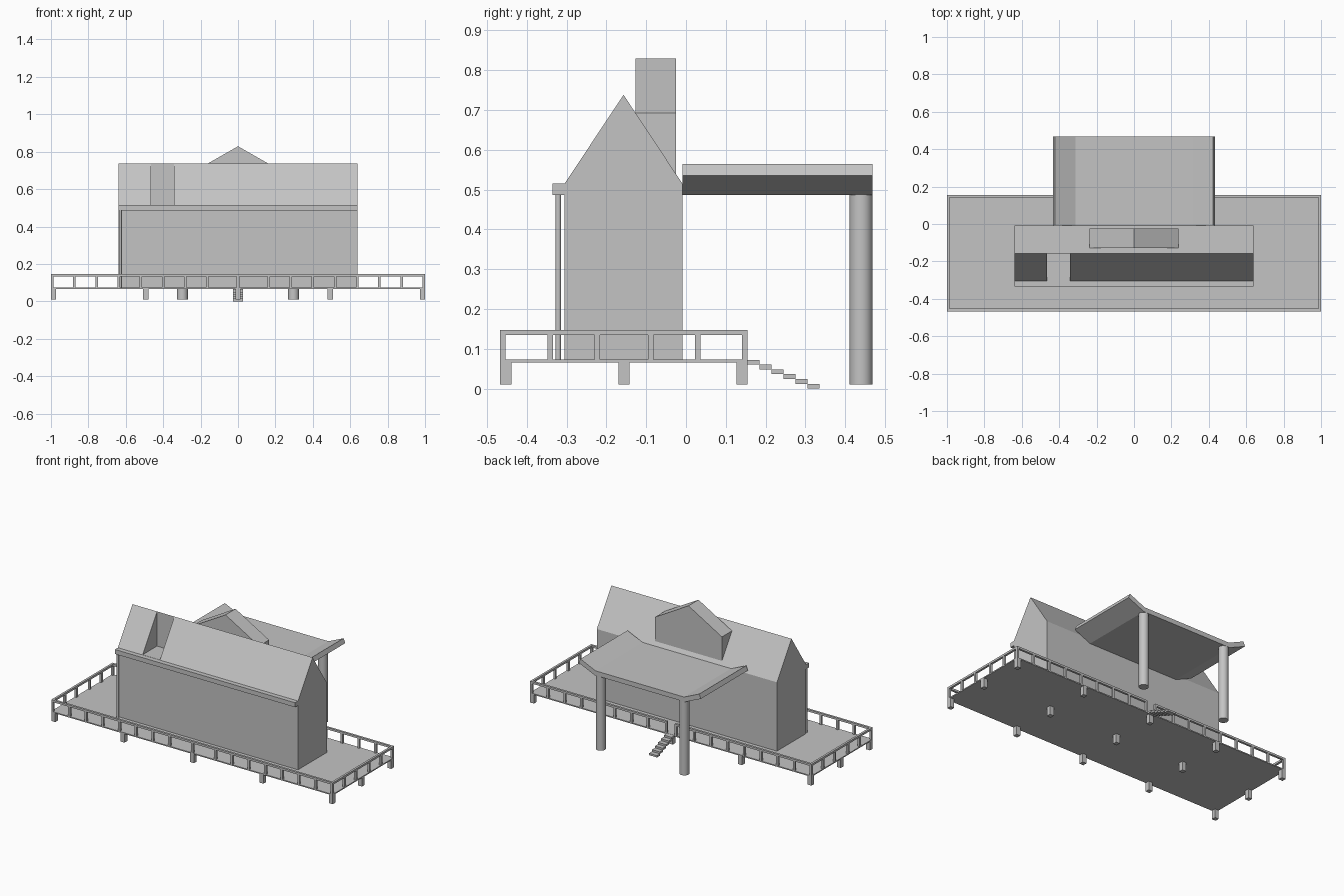
import bpy
import bmesh

cube = bpy.data.objects.get("Cube")
if cube:
    bpy.data.objects.remove(cube, do_unlink=True)

grey = bpy.data.materials.new("plain_grey")
grey.use_nodes = True
COLOR = (0.55, 0.55, 0.55, 1)
grey.diffuse_color = COLOR
grey.node_tree.nodes["Principled BSDF"].inputs["Base Color"].default_value = COLOR


def finish(name, bm):
    bmesh.ops.recalc_face_normals(bm, faces=bm.faces)
    mesh = bpy.data.meshes.new(name)
    bm.to_mesh(mesh)
    bm.free()
    mesh.materials.append(grey)
    obj = bpy.data.objects.new(name, mesh)
    bpy.context.collection.objects.link(obj)
    return obj


def add_box(bm, x0, x1, y0, y1, z0, z1):
    verts = bmesh.ops.create_cube(bm, size=1)["verts"]
    bmesh.ops.scale(bm, vec=(x1 - x0, y1 - y0, z1 - z0), verts=verts)
    bmesh.ops.translate(bm, vec=((x0 + x1) / 2, (y0 + y1) / 2, (z0 + z1) / 2), verts=verts)


def box(name, *bounds):
    bm = bmesh.new()
    add_box(bm, *bounds)
    return finish(name, bm)


def prism(name, points, axis, start, end):
    """Extrude a profile along x (points are y, z) or along y (points are x, z)."""
    bm = bmesh.new()
    ring = [bm.verts.new((start, a, z) if axis == "x" else (a, start, z)) for a, z in points]
    out = bmesh.ops.extrude_face_region(bm, geom=[bm.faces.new(ring)])["geom"]
    moved = [v for v in out if isinstance(v, bmesh.types.BMVert)]
    d = end - start
    bmesh.ops.translate(bm, vec=(d, 0, 0) if axis == "x" else (0, d, 0), verts=moved)
    return finish(name, bm)


def cylinder(name, x, y, r, z0, z1, sides=32):
    bm = bmesh.new()
    verts = bmesh.ops.create_cone(bm, cap_ends=True, segments=sides, radius1=r,
                                  radius2=r, depth=z1 - z0)["verts"]
    bmesh.ops.translate(bm, vec=(x, y, (z0 + z1) / 2), verts=verts)
    obj = finish(name, bm)
    bpy.ops.object.select_all(action="DESELECT")
    obj.select_set(True)
    bpy.context.view_layer.objects.active = obj
    bpy.ops.object.shade_smooth_by_angle()
    return obj


# Main dimensions
FRONT, BACK = -0.467, 0.155
DECK_TOP, EAVE, RIDGE = 0.073, 0.515, 0.738
WALL_F, WALL_B, MID = -0.305, -0.009, -0.157
HALF = 0.64

# House body with gable roof
house = prism("house_body", [(WALL_F, DECK_TOP), (WALL_B, DECK_TOP), (WALL_B, EAVE),
                             (MID, RIDGE), (WALL_F, EAVE)], "x", -HALF, HALF)

# Roof recess cut into the front slope
cutter = box("recess_cutter", -0.465, -0.342, -0.4, MID - 0.001, EAVE + 0.001, 0.9)
cutter.hide_render = True
mod = house.modifiers.new("recess", "BOOLEAN")
mod.operation = "DIFFERENCE"
mod.solver = "EXACT"
mod.object = cutter
bpy.context.view_layer.objects.active = house
bpy.ops.object.modifier_apply(modifier=mod.name)
bpy.data.objects.remove(cutter, do_unlink=True)

# Rear dormer
prism("dormer", [(-0.238, 0.53), (0.238, 0.53), (0.238, 0.693), (0, 0.829),
                 (-0.238, 0.693)], "y", -0.127, -0.025)

# Gutter and downpipe
box("gutter", -HALF, HALF, -0.335, WALL_F, 0.486, EAVE)
cylinder("downpipe", -0.63, -0.321, 0.007, DECK_TOP, 0.488, 16)

# Porch canopy with upturned ends
half = [(0.32, 0.486), (0.434, 0.536), (0.422, 0.564), (0.314, 0.516)]
prism("porch_canopy", half + [(-x, z) for x, z in reversed(half)], "y", WALL_B, 0.469)
for side, x in (("right", -0.297), ("left", 0.297)):
    cylinder(side + "_porch_column", x, 0.44, 0.029, 0.01, 0.488)

# Deck and its feet
box("deck", -1, 1, FRONT, BACK, 0.066, DECK_TOP)
bm = bmesh.new()
F = 0.014
for x in (-1 + F, -0.493, 0, 0.493, 1 - F):
    for y in (FRONT + F, -0.156, BACK - F):
        add_box(bm, x - F, x + F, y - F, y + F, 0.01, 0.067)
finish("deck_feet", bm)

# Railing: posts step inward from every corner
W, STEP, GATE = 0.007, 0.1185, 0.035
POST_TOP, RAIL_TOP = 0.134, 0.147
ends_x, ends_y = 1 - W, (FRONT + W, BACK - W)
posts = [(0, ends_y[0]), (-GATE, ends_y[1]), (GATE, ends_y[1])]
for s in (-1, 1):
    posts += [(s * (ends_x - i * STEP), y) for i in range(8) for y in ends_y]
    for i in (1, 2):
        posts += [(s * ends_x, ends_y[0] + i * STEP), (s * ends_x, ends_y[1] - i * STEP)]
bm = bmesh.new()
for x, y in posts:
    add_box(bm, x - W, x + W, y - W, y + W, DECK_TOP, POST_TOP)
finish("railing_posts", bm)

bm = bmesh.new()
add_box(bm, -1, 1, FRONT, FRONT + 2 * W, POST_TOP, RAIL_TOP)
for s in (-1, 1):
    a, b = sorted((s * (1 - 2 * W), s))
    add_box(bm, a, b, FRONT + 2 * W, BACK, POST_TOP, RAIL_TOP)
    a, b = sorted((s * (GATE - W), s * (1 - 2 * W)))
    add_box(bm, a, b, BACK - 2 * W, BACK, POST_TOP, RAIL_TOP)
finish("handrails", bm)

# Rear steps
bm = bmesh.new()
for i in range(6):
    y, z = BACK + i * 0.03, 0.072 - i * 0.012
    add_box(bm, -0.028, 0.028, y, y + 0.03, z - 0.012, z)
finish("rear_steps", bm)
